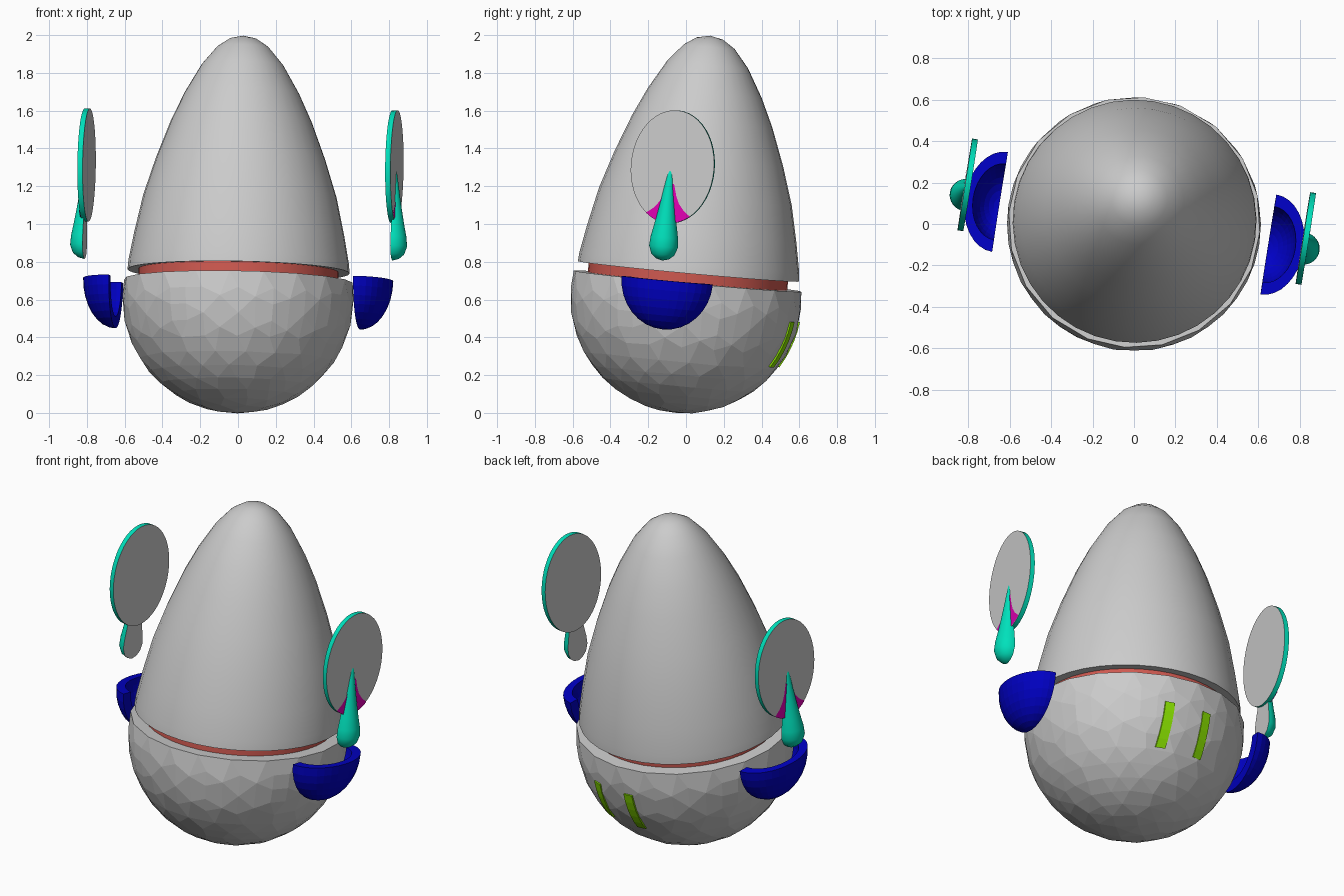
import bpy, bmesh
from math import sin, cos, pi, sqrt
from mathutils import Matrix, Vector

if "Cube" in bpy.data.objects:
    bpy.data.objects.remove(bpy.data.objects["Cube"])

# Whole model leans back a little and is turned slightly about its axis
PIVOT = 0.61
FRAME = (Matrix.Translation((0, 0, PIVOT)) @ Matrix.Rotation(0.02, 4, 'Y')
         @ Matrix.Rotation(-0.092, 4, 'X') @ Matrix.Rotation(-0.158, 4, 'Z')
         @ Matrix.Translation((0, 0, -PIVOT)))


def material(name, rgb):
    m = bpy.data.materials.new(name)
    m.diffuse_color = (*rgb, 1)
    m.use_nodes = True
    m.node_tree.nodes["Principled BSDF"].inputs["Base Color"].default_value = m.diffuse_color
    return m


RED = material("red", (0.62, 0.10, 0.08))
BLUE = material("blue", (0.0, 0.0, 0.55))
TEAL = material("teal", (0.0, 0.75, 0.50))
PINK = material("magenta", (0.75, 0.0, 0.45))
GREEN = material("green", (0.25, 0.75, 0.0))
GREY = material("grey", (0.8, 0.8, 0.8))


def finish(name, bm, mats=(), smooth=False):
    bmesh.ops.remove_doubles(bm, verts=bm.verts, dist=1e-5)
    bmesh.ops.recalc_face_normals(bm, faces=bm.faces)
    me = bpy.data.meshes.new(name)
    bm.to_mesh(me)
    bm.free()
    ob = bpy.data.objects.new(name, me)
    bpy.context.collection.objects.link(ob)
    ob.matrix_world = FRAME
    for m in mats:
        me.materials.append(m)
    if smooth:
        bpy.ops.object.select_all(action='DESELECT')
        ob.select_set(True)
        bpy.context.view_layer.objects.active = ob
        bpy.ops.object.shade_smooth_by_angle(angle=0.7)
    return ob


def lathe(profile, segs, half=False, scale=(1, 1, 1), move=(0, 0, 0)):
    """Turn (radius, z) points about z; half keeps the +x side and caps it."""
    bm = bmesh.new()
    sweep, start = (pi, -pi / 2) if half else (2 * pi, 0)
    rings = []
    for i in range(segs + 1):
        a = start + sweep * i / segs
        rings.append([bm.verts.new((r * cos(a), r * sin(a), z)) for r, z in profile])
    for A, B in zip(rings, rings[1:]):
        for j in range(len(profile) - 1):
            bm.faces.new((A[j], B[j], B[j + 1], A[j + 1]))
    bmesh.ops.remove_doubles(bm, verts=bm.verts, dist=1e-5)
    bmesh.ops.dissolve_degenerate(bm, edges=bm.edges, dist=1e-6)
    if half:
        edges = [e for e in bm.edges if e.is_boundary]
        for f in bmesh.ops.holes_fill(bm, edges=edges)["faces"]:
            f.material_index = 1
    bmesh.ops.scale(bm, vec=scale, verts=bm.verts)
    bmesh.ops.translate(bm, vec=move, verts=bm.verts)
    return bm


# Lower bowl: coarse faceted sphere with a flat rim
R = 0.612
bowl = [(R * sin(t), PIVOT - R * cos(t)) for t in [i * 1.715 / 12 for i in range(13)]]
rim_z = bowl[-1][1]
ob = finish("lower_bowl", lathe(bowl + [(0.5, rim_z), (0, rim_z)], 40))
dec = ob.modifiers.new("facets", 'DECIMATE')
dec.ratio = 0.45

# Upper egg shell
egg = [(0, .755), (.52, .755), (.588, .75), (.584, .80), (.556, .95), (.512, 1.15),
       (.448, 1.35), (.372, 1.55), (.302, 1.70), (.215, 1.85), (.135, 1.945),
       (.07, 1.988), (0, 2.003)]
finish("upper_shell", lathe(egg, 36), smooth=True)

# Neck ring in the gap
finish("neck_ring", lathe([(0, .67), (.53, .67), (.53, .79), (0, .79)], 40), [RED], True)

# Arms and hands, mirrored
DISC_X, DISC_Y, DISC_Z, A, B, T = 0.825, -0.005, 1.31, 0.223, 0.30, 0.014
for s, side in ((1, "right"), (-1, "left")):
    # Oval disc: teal edge, grey faces
    bm = bmesh.new()
    bmesh.ops.create_cone(bm, cap_ends=True, segments=48, radius1=1, radius2=1, depth=2)
    for f in bm.faces:
        f.material_index = 1 if abs(f.normal.z) > 0.5 else 0
    bmesh.ops.transform(bm, verts=bm.verts, matrix=Matrix.Translation((s * DISC_X, DISC_Y, DISC_Z))
                        @ Matrix.Diagonal((T, A, B, 1)) @ Matrix.Rotation(pi / 2, 4, 'Y'))
    finish(side + "_arm_disc", bm, [TEAL, GREY], True)

    # Flat-backed teardrop
    drop = [(0, .81), (.035, .82), (.062, .843), (.077, .885), (.073, .935), (.06, 1.0),
            (.046, 1.08), (.032, 1.17), (.019, 1.26), (.01, 1.31), (0, 1.32)]
    finish(side + "_arm_drop", lathe(drop, 16, True, (s, 1, 1), (s * DISC_X, -0.015, 0)),
           [TEAL, GREY], True)

    # Flared patch behind the drop, following the disc edge
    bm = bmesh.new()
    flare = [(.118, 0), (.08, 1.085), (.052, 1.12), (.035, 1.16), (.018, 1.22)]
    edge = [(.118 * k / 6, DISC_Z - B * sqrt(1 - (.118 * k / 6 / A) ** 2)) for k in range(-6, 7)]
    loop = edge + flare[1:] + [(-y, z) for y, z in reversed(flare[1:])]
    bm.faces.new([bm.verts.new((s * (DISC_X + T + .003), DISC_Y + y, z)) for y, z in loop])
    patch = finish(side + "_arm_patch", bm, [PINK])
    if patch.data.polygons[0].normal.x * s < 0:
        patch.data.flip_normals()

    # Hollow quarter-sphere hand, open at the top and toward the body
    arc = [i * pi / 16 for i in range(9)]
    cup = [(sin(t), -cos(t)) for t in arc] + [(.76 * sin(t), -.76 * cos(t)) for t in reversed(arc)]
    finish(side + "_hand", lathe(cup, 16, True, (s * .172, .245, .262), (s * .655, -.005, .706)),
           [BLUE, BLUE])

    # Curved green strip on the back of the bowl
    bm = bmesh.new()
    rows = []
    for i in range(6):
        e = -0.12 - 0.43 * i / 5
        row = []
        for r, w in ((.57, -.03), (.617, -.027), (.617, .027), (.57, .03)):
            row.append(bm.verts.new((s * .118 + w, sqrt((r * cos(e)) ** 2 - (s * .118 + w) ** 2),
                                     PIVOT + r * sin(e))))
        rows.append(row)
    for P, Q in zip(rows, rows[1:]):
        for j in range(4):
            k = (j + 1) % 4
            bm.faces.new((P[j], P[k], Q[k], Q[j]))
    bm.faces.new(rows[0])
    bm.faces.new(rows[-1])
    finish(side + "_back_strip", bm, [GREEN])
